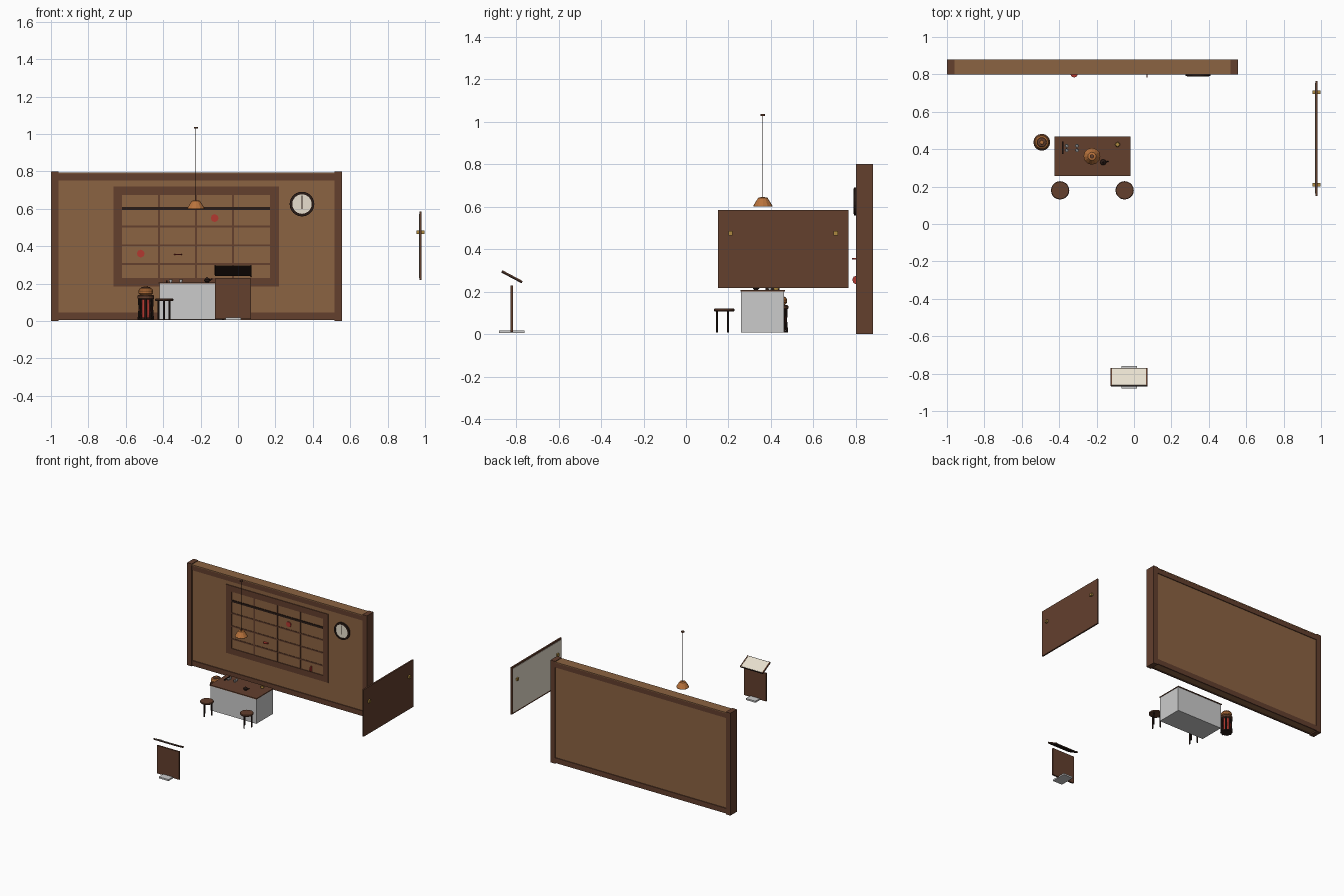
import bpy, math
from mathutils import Vector


def mat(name, rgb):
    m = bpy.data.materials.new(name)
    m.diffuse_color = (*rgb, 1)
    return m


WOOD = mat("dark_wood", (0.125, 0.05, 0.027))
PANEL = mat("light_wood", (0.26, 0.125, 0.054))
BLACK = mat("blackened", (0.022, 0.011, 0.008))
CREAM = mat("cream", (0.8, 0.74, 0.62))
COPPER = mat("copper", (0.48, 0.17, 0.045))
RED = mat("red", (0.45, 0.04, 0.03))
GOLD = mat("brass", (0.42, 0.25, 0.05))


def mesh(name, verts, faces, m=None):
    me = bpy.data.meshes.new(name)
    me.from_pydata(verts, [], faces)
    ob = bpy.data.objects.new(name, me)
    bpy.context.collection.objects.link(ob)
    if m:
        me.materials.append(m)
    return ob


def box(name, x0, x1, y0, y1, z0, z1, m=None):
    v = [(x, y, z) for x in (x0, x1) for y in (y0, y1) for z in (z0, z1)]
    f = [(0, 1, 3, 2), (4, 6, 7, 5), (0, 4, 5, 1), (2, 3, 7, 6), (0, 2, 6, 4), (1, 5, 7, 3)]
    return mesh(name, v, f, m)


def lathe(name, loc, profile, m=None, n=16, rot=(0, 0, 0)):
    # closed stack of rings, profile given as (radius, height)
    v, f = [], []
    for r, z in profile:
        v += [(r * math.cos(2 * math.pi * i / n), r * math.sin(2 * math.pi * i / n), z) for i in range(n)]
    for k in range(len(profile) - 1):
        for i in range(n):
            j = (i + 1) % n
            f.append((k * n + i, k * n + j, k * n + n + j, k * n + n + i))
    f.append(tuple(range(n))[::-1])
    f.append(tuple(range(len(v) - n, len(v))))
    ob = mesh(name, v, f, m)
    ob.location, ob.rotation_euler = loc, rot
    return ob


def rod(name, a, b, r, m=None, n=8):
    a, b = Vector(a), Vector(b)
    ob = lathe(name, a, [(r, 0), (r, (b - a).length)], m, n)
    ob.rotation_euler = (b - a).to_track_quat('Z', 'Y').to_euler()
    return ob


# back wall: panel, posts, rails
box("wall_panel", -0.96, 0.515, 0.807, 0.873, 0.01, 0.79, PANEL)
box("wall_cap", -0.96, 0.515, 0.8, 0.88, 0.788, 0.795, PANEL)
for x in (-1, 0.515):
    box("wall_post", x, x + 0.04, 0.8, 0.88, 0, 0.8, WOOD)
for y in (0.801, 0.867):
    box("top_rail", -0.96, 0.515, y, y + 0.012, 0.752, 0.788, WOOD)
    box("bottom_rail", -0.96, 0.515, y, y + 0.012, 0.006, 0.046, WOOD)

# lattice frame on the wall
for x in (-0.665, 0.172):
    box("lattice_side", x, x + 0.046, 0.802, 0.815, 0.185, 0.72, WOOD)
for z in (0.185, 0.674):
    box("lattice_rail", -0.62, 0.172, 0.802, 0.815, z, z + 0.046, WOOD)
for x in (-0.423, -0.225, -0.027):
    box("lattice_upright", x - 0.005, x + 0.005, 0.804, 0.81, 0.23, 0.675, WOOD)
for z in (0.305, 0.405, 0.505):
    box("lattice_bar", -0.62, 0.172, 0.8035, 0.81, z - 0.005, z + 0.005, WOOD)
box("lattice_shelf", -0.62, 0.172, 0.8025, 0.81, 0.594, 0.61, BLACK)

# small discs, each turned a different way
for x, z, rot in ((-0.52, 0.36, (math.pi / 2, 0, 0)), (-0.125, 0.55, (math.pi / 2, 0, 0)),
                  (-0.32, 0.355, (0, 0, 0)), (0.07, 0.255, (0, math.pi / 2, 0))):
    lathe("wall_disc", (x, 0.804, z), [(0.021, -0.003), (0.021, 0.003)], RED, 8, rot)

# clock
c = (0.342, 0.803, 0.625)
face_on = (math.pi / 2, 0, 0)
lathe("clock_rim", c, [(0.066, 0), (0.066, 0.012), (0.052, 0.014), (0.052, 0.008)], BLACK, 24, face_on)
lathe("clock_face", c, [(0.052, 0), (0.052, 0.01)], CREAM, 24, face_on)
box("clock_hand", 0.34, 0.344, 0.79, 0.793, 0.62, 0.672, BLACK)
box("clock_hour_hand", 0.34, 0.344, 0.79, 0.793, 0.6, 0.63, BLACK)

# counter
box("counter_body", -0.42, -0.023, 0.26, 0.462, 0.008, 0.2)
box("counter_top", -0.425, -0.02, 0.257, 0.467, 0.2, 0.207, WOOD)

# stools
for x in (-0.395, -0.05):
    lathe("stool_seat", (x, 0.18, 0.107), [(0.046, 0), (0.049, 0.004), (0.049, 0.01), (0.046, 0.013)], WOOD, 20)
    for k in range(3):
        a = math.radians(-90 + 120 * k)
        p = (x + 0.034 * math.cos(a), 0.18 + 0.034 * math.sin(a))
        rod("stool_leg", (*p, 0.008), (*p, 0.108), 0.005, BLACK)

# items on the counter
box("small_rack", -0.384, -0.377, 0.375, 0.44, 0.207, 0.216, BLACK)
for x in (-0.36, -0.305):
    for y in (0.395, 0.418):
        lathe("cup", (x, y, 0.207), [(0.006, 0), (0.01, 0.014), (0.008, 0.014), (0.005, 0.004)], None, 12)
lathe("teapot", (-0.165, 0.33, 0.207),
      [(0.009, 0), (0.016, 0.008), (0.015, 0.016), (0.007, 0.022), (0.003, 0.027)], BLACK, 14)
rod("teapot_spout", (-0.155, 0.33, 0.214), (-0.138, 0.335, 0.226), 0.003, BLACK)
lathe("brass_pot", (-0.088, 0.425, 0.207), [(0.011, 0), (0.013, 0.008), (0.01, 0.016)], GOLD, 14)

# hanging lamp
L = (-0.225, 0.362, 0)
rod("lamp_cord", (*L[:2], 0.64), (*L[:2], 1.032), 0.0015, BLACK)
lathe("lamp_mount", (*L[:2], 1.028), [(0.011, 0), (0.011, 0.008)], WOOD, 12)
lathe("lamp_shade", L, [(0.039, 0.603), (0.045, 0.6), (0.045, 0.605), (0.022, 0.642), (0.008, 0.645),
                        (0.006, 0.641), (0.019, 0.638)], COPPER, 12)
lathe("lamp_bulb", L, [(0.005, 0.602), (0.012, 0.61), (0.012, 0.62), (0.005, 0.64)], GOLD, 10)

# barrel stove with a copper kettle
B = (-0.493, 0.437, 0)
lathe("stove_core", B, [(0.03, 0.012), (0.034, 0.06), (0.03, 0.118)], RED, 12)
for k in range(8):
    a = 2 * math.pi * k / 8
    ca, sa = math.cos(a), math.sin(a)
    pts = [(B[0] + r * ca, B[1] + r * sa, z) for r, z in ((0.039, 0.008), (0.034, 0.065), (0.037, 0.12))]
    for p, q in zip(pts, pts[1:]):
        rod("stove_bar", p, q, 0.006, BLACK, 6)
lathe("stove_base", B, [(0.04, 0.008), (0.04, 0.018)], BLACK, 16)
lathe("stove_rim", B, [(0.036, 0.115), (0.045, 0.12), (0.045, 0.133), (0.04, 0.138)], WOOD, 16)
lathe("kettle", B, [(0.026, 0.136), (0.038, 0.148), (0.04, 0.16), (0.034, 0.172), (0.024, 0.177)], COPPER, 16)
lathe("kettle_lid", B, [(0.026, 0.176), (0.024, 0.18), (0.013, 0.183)], WOOD, 16)
lathe("kettle_knob", B, [(0.012, 0.182), (0.01, 0.187)], COPPER, 10)

# side board, cream on the inner face
box("board_back", 0.97, 0.982, 0.15, 0.765, 0.218, 0.585, WOOD)
box("board_sheet", 0.9675, 0.9705, 0.162, 0.753, 0.23, 0.573, CREAM)
for y in (0.21, 0.705):
    box("board_clip", 0.955, 0.997, y - 0.01, y + 0.01, 0.465, 0.485, GOLD)

# lectern with a slanted reading board
box("lectern_foot", -0.068, 0.015, -0.88, -0.76, 0.006, 0.018)
box("lectern_panel", -0.123, 0.07, -0.826, -0.814, 0.01, 0.228, WOOD)
tilt = (-math.atan2(0.05, 0.094), 0, 0)
for name, w, d, z0, z1, m in (("reading_board", 0.097, 0.054, -0.005, 0.003, BLACK),
                              ("reading_sheet", 0.091, 0.05, 0.003, 0.0055, CREAM)):
    ob = box(name, -w, w, -d, d, z0, z1, m)
    ob.location, ob.rotation_euler = (-0.026, -0.82, 0.269), tilt
for x in (-0.095, 0.095):
    ob = box("reading_board_edge", x - 0.004, x + 0.004, -0.054, 0.054, 0.002, 0.007, WOOD)
    ob.location, ob.rotation_euler = (-0.026, -0.82, 0.269), tilt
